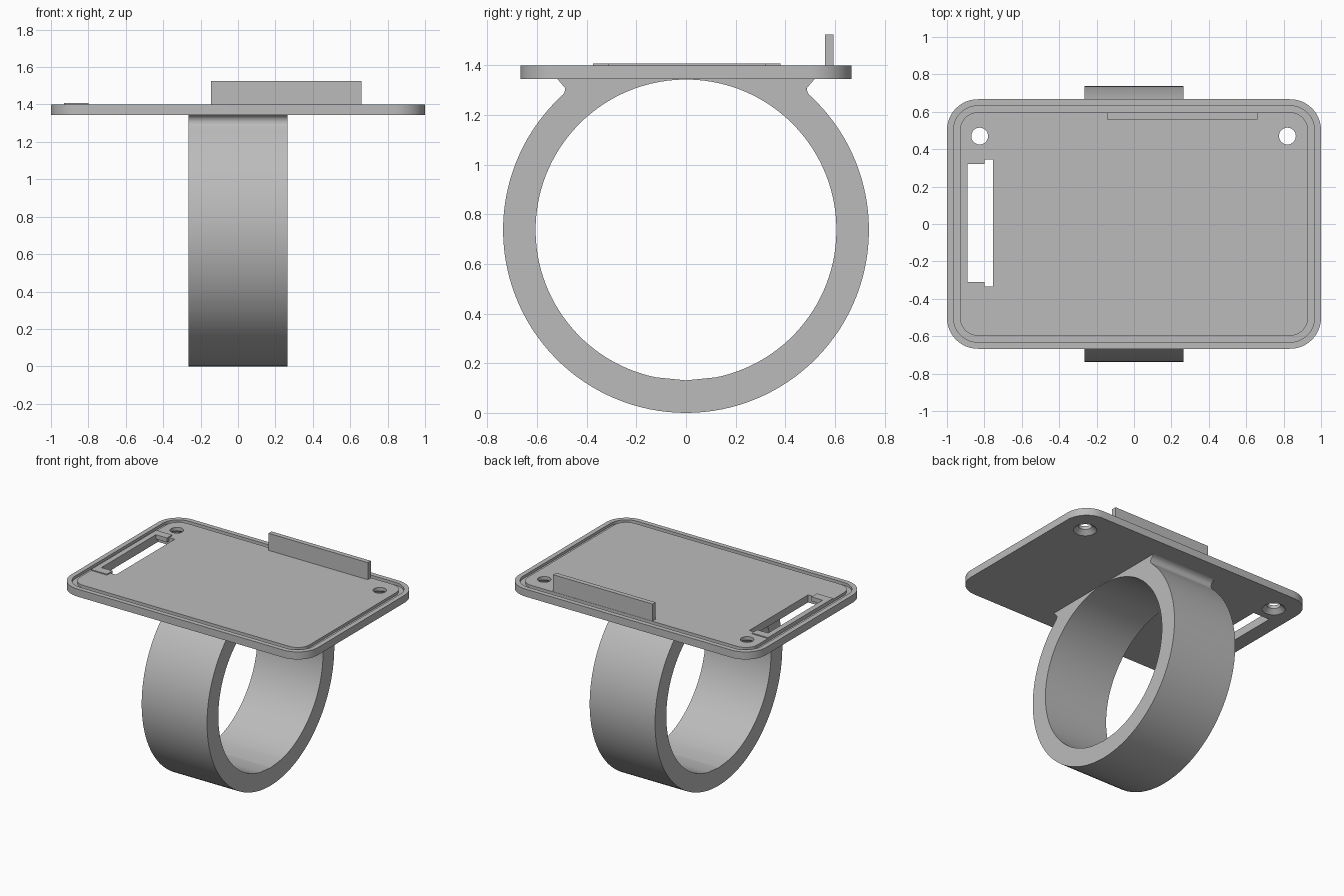
import bpy, bmesh
from math import sin, cos, pi, atan2, radians

cube = bpy.data.objects.get("Cube")
if cube:
    bpy.data.objects.remove(cube, do_unlink=True)

grey = bpy.data.materials.new("plain grey")
grey.use_nodes = True
COLOR = (0.5, 0.5, 0.5, 1)
grey.diffuse_color = COLOR
grey.node_tree.nodes["Principled BSDF"].inputs["Base Color"].default_value = COLOR

BASE, TOP = 1.345, 1.4      # underside and top of the plate


def make(name, bm):
    bmesh.ops.recalc_face_normals(bm, faces=bm.faces)
    mesh = bpy.data.meshes.new(name)
    bm.to_mesh(mesh)
    bm.free()
    mesh.materials.append(grey)
    obj = bpy.data.objects.new(name, mesh)
    bpy.context.collection.objects.link(obj)
    return obj


def bridge(bm, a, b):
    for i in range(len(a)):
        j = (i + 1) % len(a)
        bm.faces.new((a[i], a[j], b[j], b[i]))


def stack(name, loops):
    """Closed solid skinned through a series of equal-length loops."""
    bm = bmesh.new()
    rings = [[bm.verts.new(p) for p in loop] for loop in loops]
    for a, b in zip(rings, rings[1:]):
        bridge(bm, a, b)
    bm.faces.new(rings[0])
    bm.faces.new(rings[-1])
    return make(name, bm)


def rounded(inset, z, steps=12):
    hx, hy, r = 1 - inset, 0.667 - inset, 0.165 - inset
    pts = []
    for k, (sx, sy) in enumerate(((1, 1), (-1, 1), (-1, -1), (1, -1))):
        for i in range(steps + 1):
            a = (k + i / steps) * pi / 2
            pts.append((sx * (hx - r) + r * cos(a), sy * (hy - r) + r * sin(a), z))
    return pts


def circle(x, y, z, r, n=32):
    return [(x + r * cos(2 * pi * i / n), y + r * sin(2 * pi * i / n), z) for i in range(n)]


def prism(name, outline, z0, z1):
    return stack(name, [[(x, y, z) for x, y in outline] for z in (z0, z1)])


def box(name, x0, x1, y0, y1, z0, z1):
    return prism(name, [(x0, y0), (x1, y0), (x1, y1), (x0, y1)], z0, z1)


def smooth(obj):
    bpy.ops.object.select_all(action='DESELECT')
    obj.select_set(True)
    bpy.context.view_layer.objects.active = obj
    for mod in list(obj.modifiers):
        bpy.ops.object.modifier_apply(modifier=mod.name)
    bpy.ops.object.shade_smooth_by_angle(angle=radians(30))


# Plate with a shallow groove running inside its rim
GROOVE = TOP - 0.02
plate = stack("plate", [rounded(0, BASE), rounded(0, TOP), rounded(0.035, TOP),
                        rounded(0.035, GROOVE), rounded(0.07, GROOVE), rounded(0.07, TOP)])

# Slot and countersunk screw holes
cutters = [box("slot_cutter", -0.89, -0.755, -0.335, 0.345, 1.2, 1.5)]
for x in (-0.825, 0.82):
    cutters.append(stack("screw_hole_cutter", [
        circle(x, 0.47, BASE - 0.01, 0.078), circle(x, 0.47, BASE, 0.078),
        circle(x, 0.47, BASE + 0.03, 0.045), circle(x, 0.47, 1.5, 0.045)]))
for c in cutters:
    mod = plate.modifiers.new("cut", 'BOOLEAN')
    mod.operation, mod.solver, mod.object = 'DIFFERENCE', 'EXACT', c
smooth(plate)
for c in cutters:
    bpy.data.objects.remove(c, do_unlink=True)

# Bracket hugging three sides of the slot
prism("slot_bracket", [(-0.93, -0.375), (-0.8, -0.375), (-0.8, -0.31), (-0.89, -0.31),
                       (-0.89, 0.32), (-0.8, 0.32), (-0.8, 0.38), (-0.93, 0.38)],
      TOP - 0.025, TOP + 0.007)

# Upright tab near the back edge
box("upright_tab", -0.145, 0.66, 0.56, 0.595, TOP - 0.01, 1.525)

# Finger ring: half outline from the top down, flared into a neck under the plate
CZ, R_OUT, R_IN, HALF_W = 0.737, 0.737, 0.606, 0.265
half = [(0.518 * i / 14, BASE + 0.004) for i in range(15)]
half += [(0.518, BASE), (0.502, 1.339), (0.49, 1.325), (0.486, 1.308), (0.49, 1.291)]
start = radians(42.3)
half += [(R_OUT * sin(a), CZ + R_OUT * cos(a))
         for a in (start + (pi - start) * i / 48 for i in range(49))]
outer = half + [(-y, z) for y, z in half[-2:0:-1]]
# Inner circle points follow the outline, never turning back
angles, last = [], 0
for y, z in half:
    last = max(last + 0.001, atan2(y, z - CZ)) if y > 0 and z > 0.01 else (0 if z > 1 else pi)
    angles.append(last)
angles += [-a for a in angles[-2:0:-1]]
inner = [(R_IN * sin(a), CZ + R_IN * cos(a)) for a in angles]

bm = bmesh.new()
loops = [[bm.verts.new((x, y, z)) for y, z in pts]
         for x, pts in ((-HALF_W, outer), (HALF_W, outer), (HALF_W, inner), (-HALF_W, inner))]
for k in range(4):
    bridge(bm, loops[k], loops[(k + 1) % 4])
smooth(make("finger_ring", bm))
